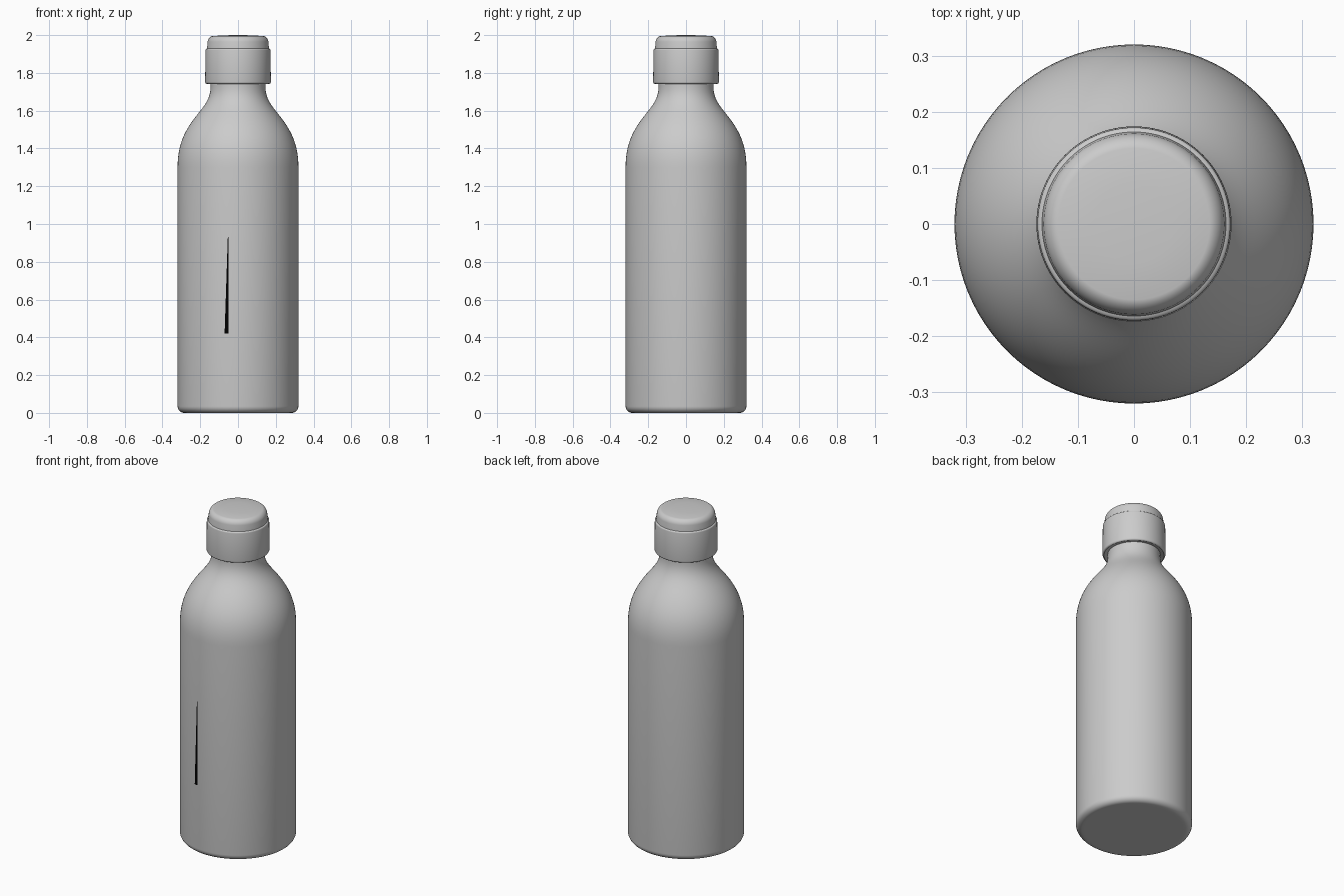
import bpy
import bmesh
import math
from mathutils import Vector
from mathutils.geometry import interpolate_bezier

cube = bpy.data.objects.get("Cube")
if cube:
    bpy.data.objects.remove(cube, do_unlink=True)

SEGMENTS = 96
RADIUS = 0.32


def material(name, color):
    mat = bpy.data.materials.new(name)
    mat.use_nodes = True
    mat.diffuse_color = color
    mat.node_tree.nodes["Principled BSDF"].inputs["Base Color"].default_value = color
    return mat


def curve(a, b, c, d, steps):
    """Points (radius, z) along a Bezier segment."""
    pts = interpolate_bezier(*[Vector((p[0], p[1], 0)) for p in (a, b, c, d)], steps)
    return [(p.x, p.y) for p in pts]


def corner(a, mid, b, steps=7):
    """Rounded corner from a to b, bulging toward mid."""
    pull = [[p[i] + (mid[i] - p[i]) * 0.55 for i in (0, 1)] for p in (a, b)]
    return curve(a, pull[0], pull[1], b, steps)


def add_object(name, bm, mat):
    mesh = bpy.data.meshes.new(name)
    bm.to_mesh(mesh)
    bm.free()
    mesh.materials.append(mat)
    obj = bpy.data.objects.new(name, mesh)
    bpy.context.collection.objects.link(obj)
    return obj


def lathe(name, profile, mat):
    """Revolve a profile that runs from the bottom axis to the top axis."""
    bm = bmesh.new()
    verts = [bm.verts.new((r, 0, z)) for r, z in profile]
    edges = [bm.edges.new(pair) for pair in zip(verts, verts[1:])]
    bmesh.ops.spin(bm, geom=verts + edges, axis=(0, 0, 1), cent=(0, 0, 0),
                   angle=math.tau, steps=SEGMENTS, use_duplicate=False)
    bmesh.ops.remove_doubles(bm, verts=bm.verts, dist=0.0001)
    bmesh.ops.recalc_face_normals(bm, faces=bm.faces)
    obj = add_object(name, bm, mat)
    bpy.ops.object.select_all(action='DESELECT')
    obj.select_set(True)
    bpy.context.view_layer.objects.active = obj
    bpy.ops.object.shade_smooth_by_angle(angle=math.radians(40))
    return obj


grey = material("light grey", (0.6, 0.6, 0.6, 1))
black = material("black", (0, 0, 0, 1))

# Bottle: rounded base, straight wall, sloping shoulder and neck
bottle = [(0, 0), (0.27, 0)]
bottle += corner((0.285, 0), (RADIUS, 0), (RADIUS, 0.035))
bottle += curve((RADIUS, 1.3), (RADIUS, 1.43), (0.275, 1.505), (0.215, 1.58), 16)
bottle += curve((0.215, 1.58), (0.175, 1.63), (0.145, 1.665), (0.145, 1.73), 12)[1:]
bottle += [(0.145, 1.78), (0, 1.78)]
lathe("bottle_body", bottle, grey)

# Cap: wide skirt, small ledge and rounded, slightly domed top
cap = [(0, 1.745), (0.16, 1.745)]
cap += corner((0.165, 1.742), (0.174, 1.742), (0.174, 1.752), 5)
cap += corner((0.172, 1.92), (0.172, 1.928), (0.166, 1.928), 4)
cap += [(0.164, 1.929)]
cap += corner((0.161, 1.965), (0.158, 1.992), (0.135, 1.995), 9)
cap += [(0.07, 1.999), (0, 2.0)]
lathe("cap", cap, grey)

# Slender tapering mark lying on the front of the wall
bm = bmesh.new()
mark = []
for x, z in [(-0.071, 0.42), (-0.051, 0.42), (-0.051, 0.93), (-0.054, 0.93)]:
    mark.append(bm.verts.new((x, -math.sqrt((RADIUS + 0.002) ** 2 - x * x), z)))
bm.faces.new(mark)
add_object("front_mark", bm, black)
